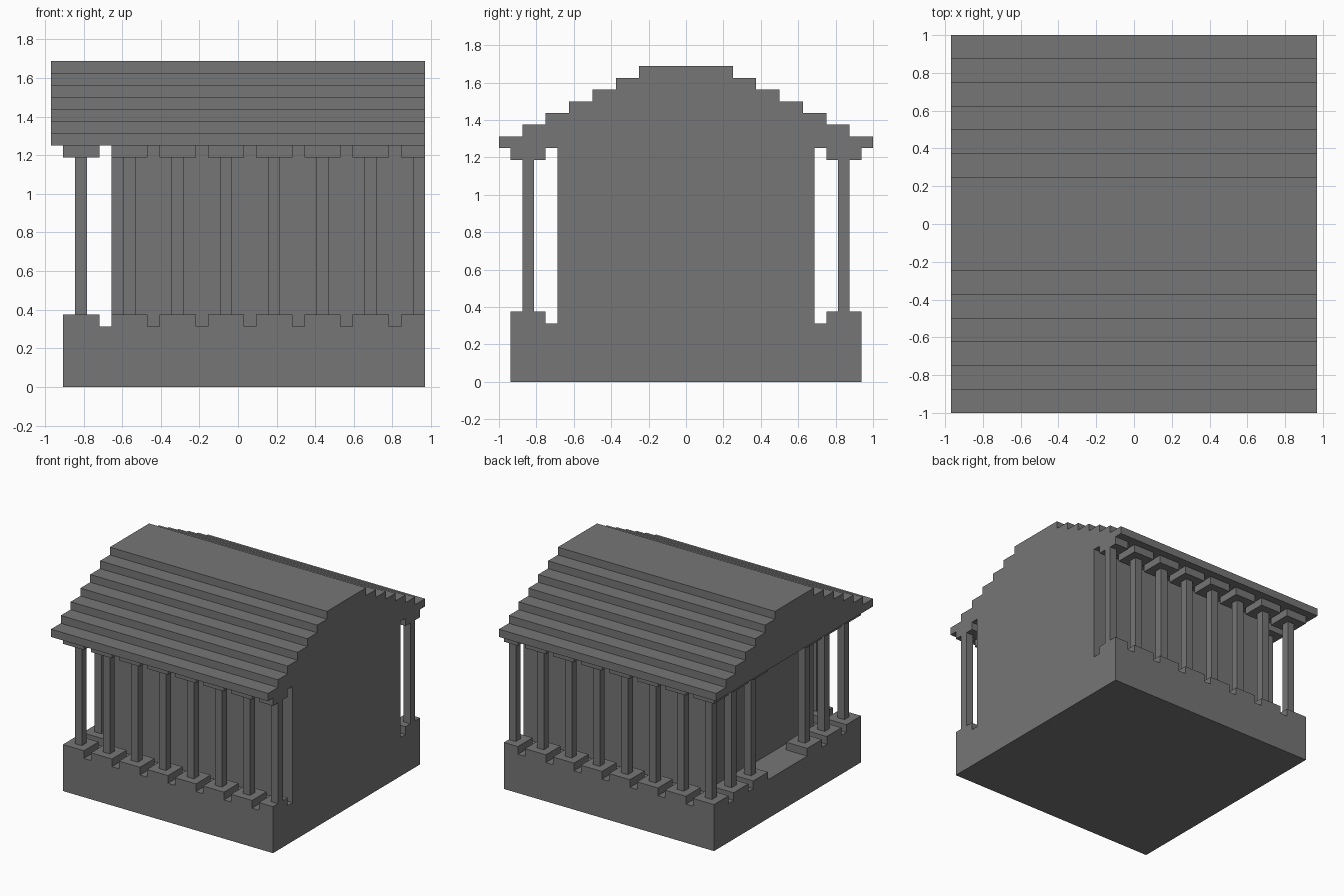
import bpy
import bmesh
from mathutils import Vector

cube = bpy.data.objects.get("Cube")
if cube:
    bpy.data.objects.remove(cube, do_unlink=True)

U = 1 / 16                      # block size
LEFT, RIGHT = -14.5 * U, 15.5 * U
FLOOR, EAVES = 5 * U, 20 * U

stone = bpy.data.materials.new("grey stone")
stone.use_nodes = True
GREY = (0.18, 0.18, 0.18, 1)
stone.diffuse_color = GREY
stone.node_tree.nodes["Principled BSDF"].inputs["Base Color"].default_value = GREY


def finish(name, bm):
    bmesh.ops.recalc_face_normals(bm, faces=bm.faces[:])
    mesh = bpy.data.meshes.new(name)
    bm.to_mesh(mesh)
    bm.free()
    mesh.materials.append(stone)
    obj = bpy.data.objects.new(name, mesh)
    bpy.context.collection.objects.link(obj)
    return obj


def add_box(bm, low, high):
    low, high = Vector(low), Vector(high)
    for v in bmesh.ops.create_cube(bm, size=1)["verts"]:
        v.co = [l + (h - l) * (c + 0.5) for l, h, c in zip(low, high, v.co)]


def box(name, low, high):
    bm = bmesh.new()
    add_box(bm, low, high)
    return finish(name, bm)


# Base and inner hall, flush at the cut-off end
box("base", (LEFT, -15 * U, 0), (RIGHT, 15 * U, FLOOR))
box("inner_hall", (LEFT + 4 * U, -11 * U, FLOOR), (RIGHT, 11 * U, EAVES))

# Column centres: the long row, then the two beside the open entrance
row = [(LEFT + (1.5 + 4 * k) * U, -13.5 * U) for k in range(8)]
row += [(LEFT + 1.5 * U, (-13.5 + 4 * k) * U) for k in (1, 2)]


def row_part(name, width, bottom, top):
    bm = bmesh.new()
    r = width * U / 2
    for x, y in row:
        add_box(bm, (x - r, y - r, bottom), (min(x + r, RIGHT), y + r, top))
    obj = finish(name, bm)
    mirror = obj.modifiers.new("other side", "MIRROR")
    mirror.use_axis = (False, True, False)
    mirror.use_mirror_merge = False


row_part("column_plinths", 3, FLOOR, FLOOR + U)
row_part("column_shafts", 1, FLOOR + U, EAVES - U)
row_part("column_capitals", 3, EAVES - U, EAVES)

# Roof: stepped gable profile extruded along the building
half = []
for step in range(7):
    y = (16 - 2 * step) * U
    half += [(y, EAVES + step * U), (y, EAVES + (step + 1) * U)]
profile = half + [(-y, z) for y, z in reversed(half)]
bm = bmesh.new()
gable = bm.faces.new([bm.verts.new((-RIGHT, y, z)) for y, z in profile])
result = bmesh.ops.extrude_face_region(bm, geom=[gable], use_keep_orig=True)
moved = [g for g in result["geom"] if isinstance(g, bmesh.types.BMVert)]
bmesh.ops.translate(bm, verts=moved, vec=(2 * RIGHT, 0, 0))
finish("stepped_roof", bm)
